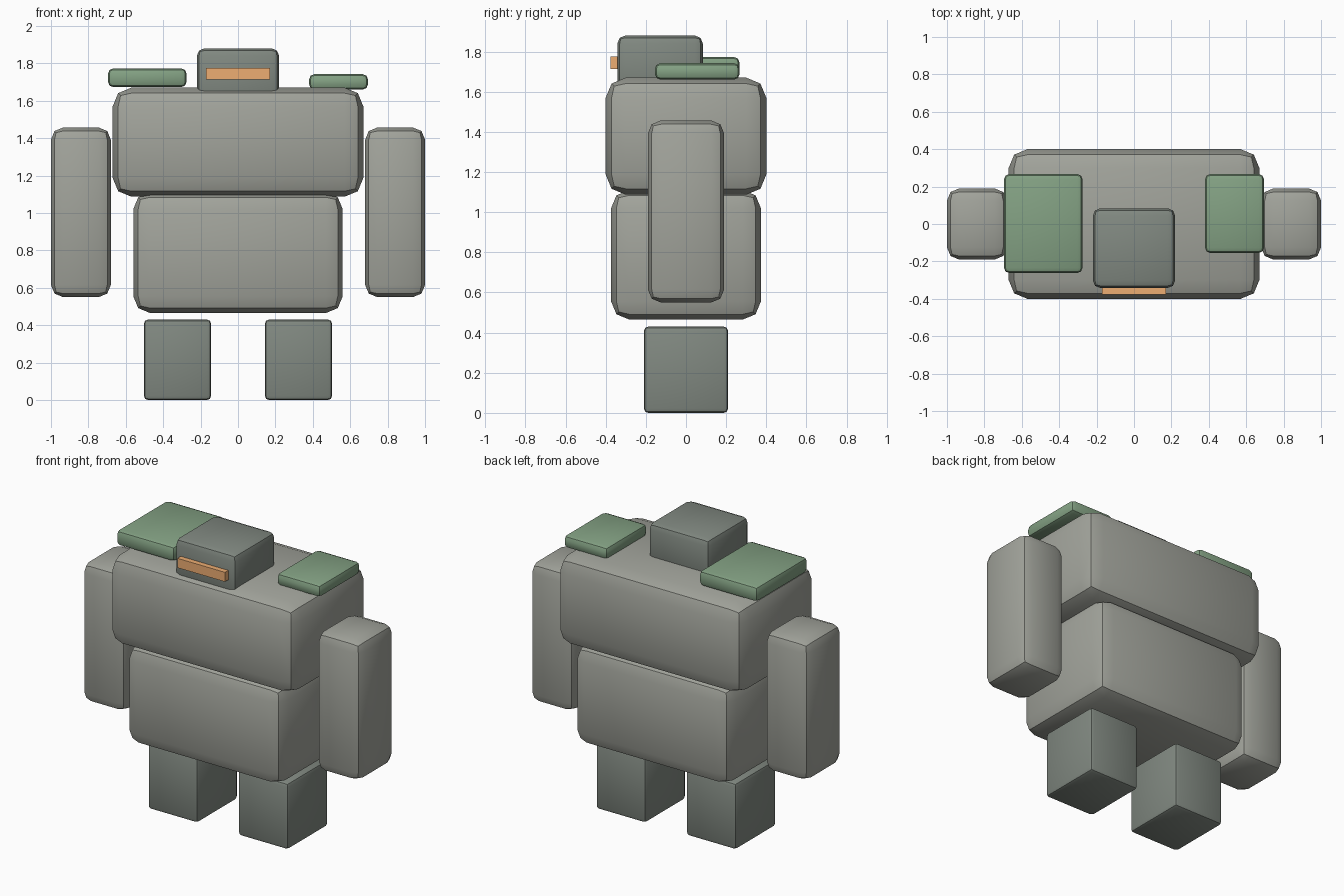
import bpy
from math import radians

if "Cube" in bpy.data.objects:
    bpy.data.objects.remove(bpy.data.objects["Cube"])


def material(name, rgb):
    m = bpy.data.materials.new(name)
    m.diffuse_color = (*rgb, 1)
    m.use_nodes = True
    m.node_tree.nodes["Principled BSDF"].inputs["Base Color"].default_value = m.diffuse_color
    return m


stone = material("stone", (0.36, 0.37, 0.33))
dark_stone = material("dark_stone", (0.22, 0.25, 0.22))
moss = material("moss", (0.23, 0.36, 0.23))
glow = material("glow", (0.85, 0.42, 0.17))


def block(name, lo, hi, bevel, mat):
    """Box between two corners with two-segment rounded edges."""
    bpy.ops.mesh.primitive_cube_add(
        size=1, location=[(a + b) / 2 for a, b in zip(lo, hi)])
    ob = bpy.context.object
    ob.name = name
    ob.scale = [b - a for a, b in zip(lo, hi)]
    bpy.ops.object.transform_apply(location=False, rotation=False, scale=True)
    if bevel:
        mod = ob.modifiers.new("Bevel", 'BEVEL')
        mod.width = bevel
        mod.segments = 2
        bpy.ops.object.modifier_apply(modifier=mod.name)
        bpy.ops.object.shade_smooth_by_angle(angle=radians(30))
    ob.data.materials.append(mat)
    return ob


# Torso
block("lower_torso", (-0.56, -0.373, 0.465), (0.56, 0.373, 1.11), 0.09, stone)
block("upper_torso", (-0.67, -0.4, 1.087), (0.67, 0.4, 1.67), 0.1, stone)

# Head with glowing eye slit
block("head", (-0.22, -0.342, 1.58), (0.22, 0.084, 1.88), 0.04, dark_stone)
block("eye_slit", (-0.17, -0.376, 1.714), (0.17, -0.33, 1.775), 0, glow)

# Arms and legs, mirrored left and right
for side, s in (("left", -1), ("right", 1)):
    for name, x0, x1, y, z0, z1, bevel, mat in (
            ("arm", 0.68, 1.0, 0.19, 0.55, 1.457, 0.065, stone),
            ("leg", 0.144, 0.503, 0.21, 0.0, 0.43, 0.022, dark_stone)):
        xa, xb = sorted((s * x0, s * x1))
        block(f"{side}_{name}", (xa, -y, z0), (xb, y, z1), bevel, mat)

# Uneven moss slabs on the shoulders
block("left_moss", (-0.695, -0.262, 1.673), (-0.275, 0.267, 1.773), 0.028, moss)
block("right_moss", (0.38, -0.155, 1.66), (0.695, 0.267, 1.742), 0.028, moss)
